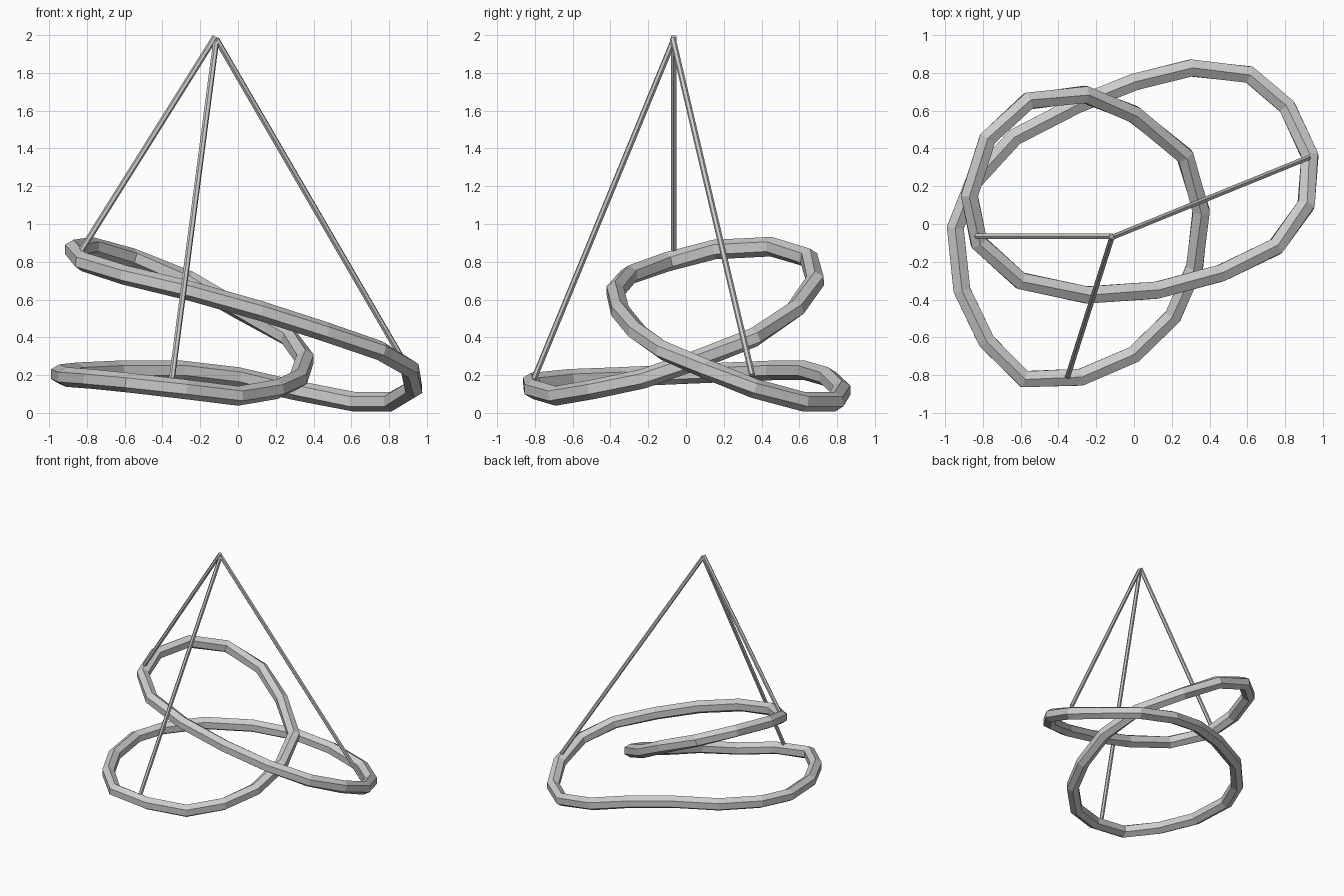
import bpy, bmesh, math
from mathutils import Vector

if "Cube" in bpy.data.objects:
    bpy.data.objects.remove(bpy.data.objects["Cube"])

# Centre line of the double-loop ring
PATH = [(-.87, .15, .865), (-.775, .45, .88), (-.56, .65, .82), (-.26, .685, .70),
        (0, .58, .55), (.27, .36, .40), (.355, .07, .285), (.32, -.23, .18), (.205, -.49, .125),
        (0, -.69, .09), (-.28, -.81, .125), (-.58, -.82, .16), (-.78, -.62, .18),
        (-.91, -.35, .19), (-.945, -.02, .205), (-.85, .22, .215), (-.63, .46, .225), (-.3, .63, .225),
        (0, .75, .19), (.3, .825, .12), (.61, .79, .06), (.81, .62, .06),
        (.93, .36, .13), (.91, .1, .235), (.75, -.12, .33), (.46, -.26, .43),
        (.12, -.35, .54), (-.25, -.375, .645), (-.6, -.3, .73), (-.82, -.1, .80)]


def sweep(name, points, radius, sides=6, closed=False):
    pts = [Vector(p) for p in points]
    n = len(pts)
    bm = bmesh.new()
    rings = []
    for i, p in enumerate(pts):
        a = pts[i - 1] if closed or i > 0 else p
        b = pts[(i + 1) % n] if closed or i < n - 1 else p
        t = (b - a).normalized()
        side = t.cross(Vector((0, 0, 1))).normalized()
        up = side.cross(t)
        rings.append([bm.verts.new(p + radius * (up * math.cos(k * math.tau / sides)
                                                 + side * math.sin(k * math.tau / sides)))
                      for k in range(sides)])
    for i in range(n if closed else n - 1):
        r, s = rings[i], rings[(i + 1) % n]
        for k in range(sides):
            j = (k + 1) % sides
            bm.faces.new((r[k], r[j], s[j], s[k]))
    if not closed:
        bm.faces.new(rings[0])
        bm.faces.new(rings[-1])
    bmesh.ops.recalc_face_normals(bm, faces=bm.faces)
    mesh = bpy.data.meshes.new(name)
    bm.to_mesh(mesh)
    bm.free()
    obj = bpy.data.objects.new(name, mesh)
    bpy.context.collection.objects.link(obj)


# Looped ring
sweep("looped_ring", PATH, .052, closed=True)

# Hanging rods meeting at the top
sweep("left_rod", [(-.83, -.065, .86), (-.12, -.065, 1.992)], .016)
sweep("front_rod", [(-.35, -.805, .18), (-.115, -.065, 1.975)], .016)
sweep("right_rod", [(.92, .35, .2), (-.115, -.07, 1.98)], .016)
